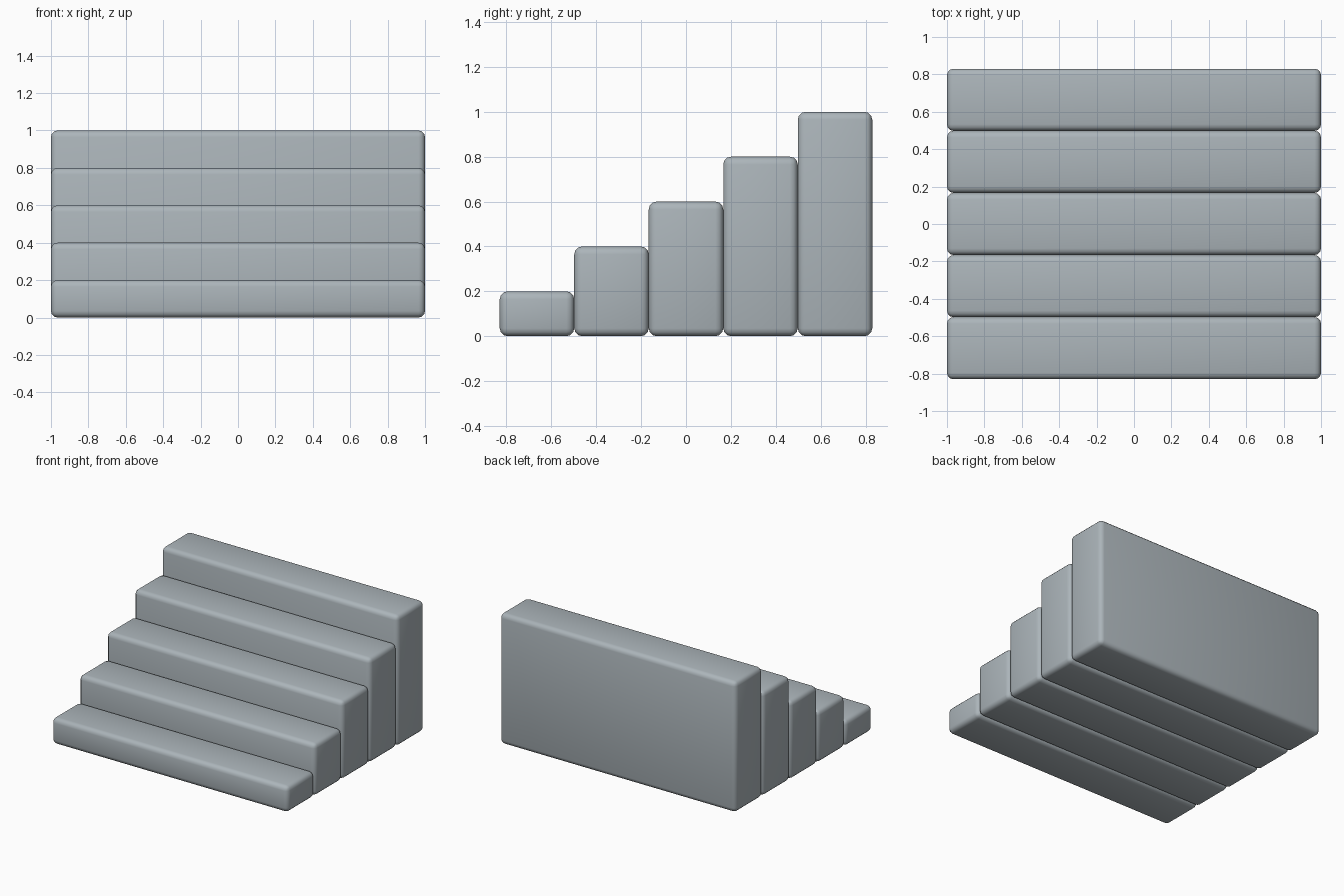
import bpy

cube = bpy.data.objects.get("Cube")
if cube:
    bpy.data.objects.remove(cube, do_unlink=True)

COUNT = 5
WIDTH = 2.0
DEPTH = 1.66 / COUNT
RISE = 0.2

# Stone colour
stone = bpy.data.materials.new("grey_stone")
stone.use_nodes = True
colour = (0.41, 0.46, 0.49, 1)
stone.diffuse_color = colour
stone.node_tree.nodes["Principled BSDF"].inputs["Base Color"].default_value = colour


def add_step(index):
    """One full-height block with rounded edges."""
    height = RISE * (index + 1)
    y = (index - (COUNT - 1) / 2) * DEPTH
    bpy.ops.mesh.primitive_cube_add(size=1, location=(0, y, height / 2))
    step = bpy.context.object
    step.name = f"step_{index + 1}"
    step.scale = (WIDTH, DEPTH, height)
    bpy.ops.object.transform_apply(location=False, rotation=False, scale=True)
    step.data.materials.append(stone)
    bevel = step.modifiers.new("rounded_edges", "BEVEL")
    bevel.width = 0.035
    bevel.segments = 3
    bpy.ops.object.modifier_apply(modifier=bevel.name)
    bpy.ops.object.shade_smooth_by_angle(angle=0.7)


# Staircase rising towards the back
for i in range(COUNT):
    add_step(i)
